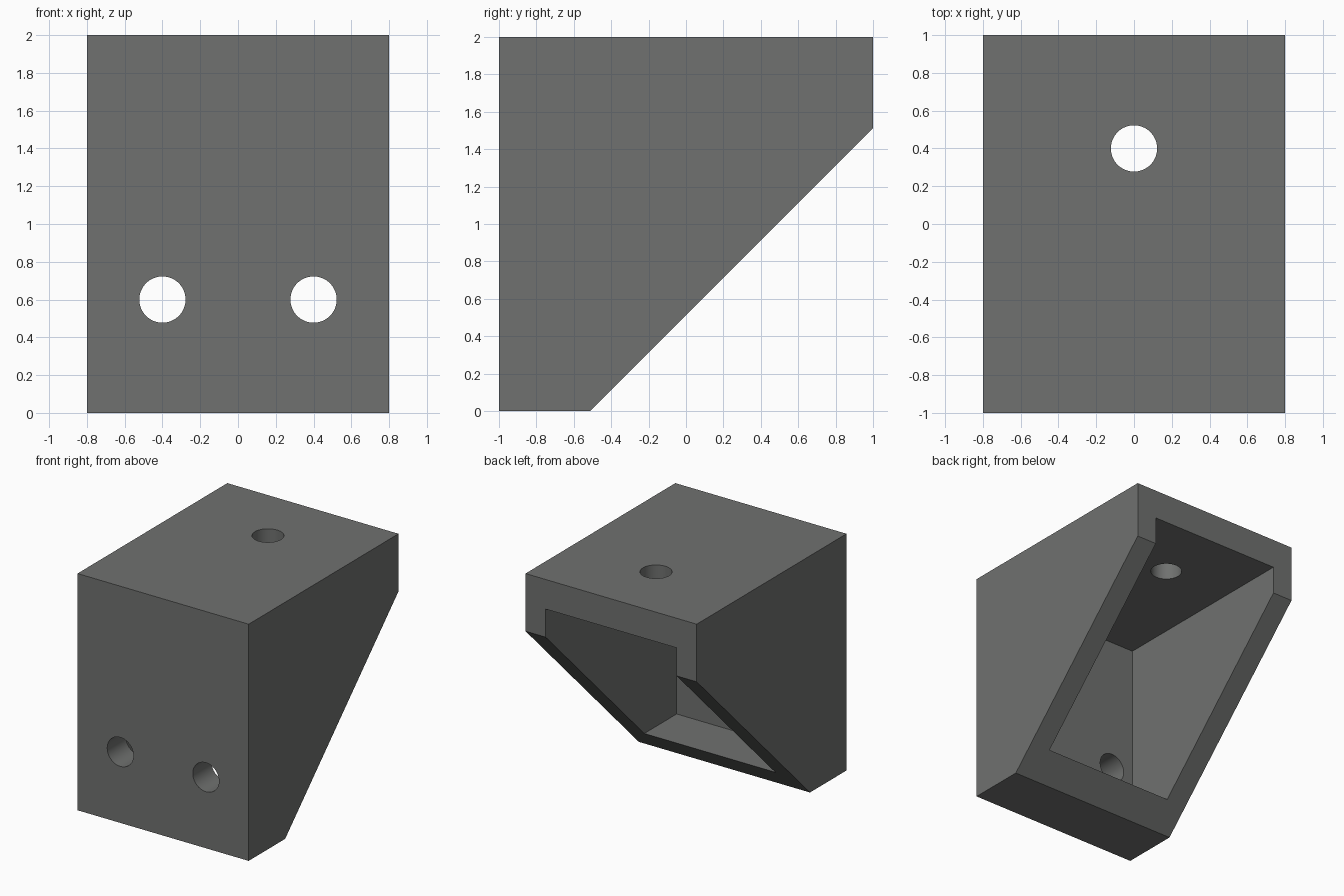
import bpy, bmesh, math

if "Cube" in bpy.data.objects:
    bpy.data.objects.remove(bpy.data.objects["Cube"])

HALF_W = 0.8      # half width of the bracket
SIDE = 0.1875     # side and floor wall thickness
THICK = 0.25      # front and top wall thickness
HOLE_R = 0.1225   # screw hole radius


def prism(name, profile, half_width):
    """Extrude a (y, z) profile along x, centred on x = 0."""
    bm = bmesh.new()
    verts = [bm.verts.new((-half_width, y, z)) for y, z in profile]
    face = bm.faces.new(verts)
    ext = bmesh.ops.extrude_face_region(bm, geom=[face])
    moved = [v for v in ext["geom"] if isinstance(v, bmesh.types.BMVert)]
    bmesh.ops.translate(bm, verts=moved, vec=(2 * half_width, 0, 0))
    bmesh.ops.recalc_face_normals(bm, faces=bm.faces)
    mesh = bpy.data.meshes.new(name)
    bm.to_mesh(mesh)
    bm.free()
    obj = bpy.data.objects.new(name, mesh)
    bpy.context.collection.objects.link(obj)
    return obj


def drill(name, location, rotation=(0, 0, 0)):
    """Round cutter for a screw hole."""
    bpy.ops.mesh.primitive_cylinder_add(vertices=64, radius=HOLE_R, depth=0.6,
                                        location=location, rotation=rotation)
    bpy.context.object.name = name
    return bpy.context.object


# Solid body with the sloped back
body = prism("corner_bracket",
             [(-1, 0), (-0.513, 0), (1, 1.513), (1, 2), (-1, 2)], HALF_W)

# Inner pocket, open to the back and the slope
cutters = [prism("pocket_cutter",
                 [(-1 + THICK, 0.195), (1.3, 0.195),
                  (1.3, 2 - THICK), (-1 + THICK, 2 - THICK)], HALF_W - SIDE)]

# Two screw holes in the front wall, one in the top wall
for x in (-0.4, 0.4):
    cutters.append(drill("front_hole_cutter", (x, -0.9, 0.6), (math.pi / 2, 0, 0)))
cutters.append(drill("top_hole_cutter", (0, 0.4, 1.9)))

# Cut everything out of the body
bpy.ops.object.select_all(action='DESELECT')
body.select_set(True)
bpy.context.view_layer.objects.active = body
for cutter in cutters:
    cutter.hide_render = True
    mod = body.modifiers.new("cut", 'BOOLEAN')
    mod.operation = 'DIFFERENCE'
    mod.solver = 'EXACT'
    mod.object = cutter
    bpy.ops.object.modifier_apply(modifier=mod.name)
for cutter in cutters:
    bpy.data.objects.remove(cutter, do_unlink=True)

# Single dark grey colour
grey = bpy.data.materials.new("dark_grey")
grey.diffuse_color = (0.16, 0.165, 0.16, 1)
grey.use_nodes = True
grey.node_tree.nodes["Principled BSDF"].inputs["Base Color"].default_value = grey.diffuse_color
body.data.materials.clear()
body.data.materials.append(grey)

# Smooth hole walls, sharp corners
bpy.ops.object.shade_smooth_by_angle(angle=math.radians(30))
